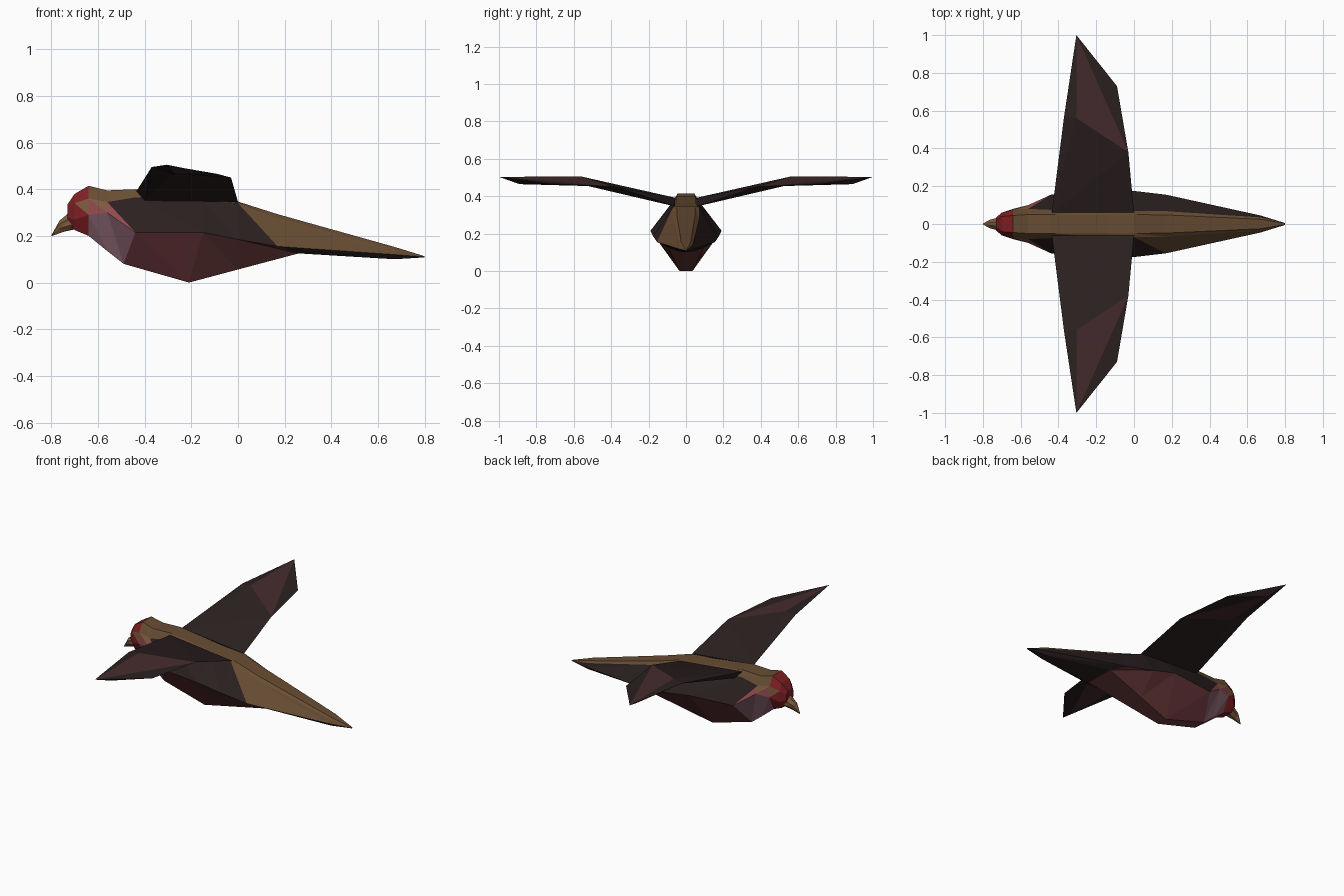
import bpy
import bmesh

old = bpy.data.objects.get("Cube")
if old:
    bpy.data.objects.remove(old, do_unlink=True)


def srgb(v):
    v /= 255
    return v / 12.92 if v <= 0.04045 else ((v + 0.055) / 1.055) ** 2.4


PALETTE = {
    "brown": (104, 77, 51),
    "tan": (124, 92, 62),
    "dark": (43, 32, 32),
    "wing_red": (70, 43, 45),
    "belly": (100, 55, 54),
    "maroon": (110, 57, 62),
    "mauve": (132, 95, 107),
    "rose": (146, 74, 78),
    "red": (126, 31, 35),
}
NAMES = list(PALETTE)
MATERIALS = []
for name, rgb in PALETTE.items():
    mat = bpy.data.materials.new(name)
    colour = (*[srgb(c) for c in rgb], 1)
    mat.use_nodes = True
    mat.diffuse_color = colour
    shader = mat.node_tree.nodes["Principled BSDF"]
    shader.inputs["Base Color"].default_value = colour
    shader.inputs["Roughness"].default_value = 0.9
    MATERIALS.append(mat)


def finish(bm, name):
    bmesh.ops.remove_doubles(bm, verts=bm.verts, dist=0.0005)
    bmesh.ops.recalc_face_normals(bm, faces=bm.faces)
    mesh = bpy.data.meshes.new(name)
    bm.to_mesh(mesh)
    bm.free()
    for mat in MATERIALS:
        mesh.materials.append(mat)
    obj = bpy.data.objects.new(name, mesh)
    bpy.context.collection.objects.link(obj)
    return obj


def add_face(bm, verts, colour):
    face = bm.faces.new(verts)
    face.material_index = NAMES.index(colour)


def loft(name, stations, colour_of):
    """Faceted loft along x; each station has four half-ring points."""
    bm = bmesh.new()
    rings = []
    for x, shift, *points in stations:
        ring = {}
        for side in (1, -1):
            ring[side] = [bm.verts.new((x + (shift if i == 3 else 0), side * y, z))
                          for i, (y, z) in enumerate(points)]
        rings.append(ring)
    for i, (a, b) in enumerate(zip(rings, rings[1:])):
        for side in (1, -1):
            p, q = a[side], b[side]
            for band in range(3):
                add_face(bm, (p[band], q[band], q[band + 1]), colour_of(i, band, side, True))
                add_face(bm, (p[band], q[band + 1], p[band + 1]), colour_of(i, band, side, False))
        # back strip and keel strip
        for k, band in ((0, "back"), (3, "keel")):
            add_face(bm, (a[1][k], b[1][k], b[-1][k], a[-1][k]), colour_of(i, band, 1, True))
    for ring, i in ((rings[0], 0), (rings[-1], len(rings) - 2)):
        add_face(bm, ring[1] + ring[-1][::-1], colour_of(i, "back", 1, True))
    return finish(bm, name)


# Body: x, keel shift, then crown, shoulder, flank and keel points (y, z)
BODY = [
    (-.73, 0, (.02, .335), (.035, .315), (.035, .28), (.02, .26)),
    (-.70, 0, (.04, .38), (.06, .34), (.06, .27), (.035, .225)),
    (-.64, 0, (.045, .415), (.075, .36), (.08, .29), (.035, .2)),
    (-.56, 0, (.05, .395), (.08, .345), (.1, .3), (.04, .135)),
    (-.44, -.05, (.05, .4), (.075, .365), (.155, .215), (.04, .08)),
    (-.15, -.06, (.05, .362), (.07, .352), (.19, .215), (.035, 0)),
    (0, 0, (.05, .347), (.07, .34), (.175, .185), (.062, .056)),
    (.17, .09, (.048, .293), (.068, .276), (.155, .155), (.095, .125)),
    (.67, 0, (.025, .153), (.035, .142), (.045, .12), (.025, .1)),
    (.8, 0, (.003, .113), (.004, .112), (.005, .11), (.003, .108)),
]


def body_colour(i, band, side, upper):
    if i == 0:
        return "red"
    if band in ("back", 0):
        return "red" if i == 1 else "brown"
    if band == 1:
        # cheek: tan above, red mask edge and rose patch below
        if i < 3:
            return "tan" if upper else ("red", "rose")[i - 1]
        if i == 3:
            return "dark" if upper else "rose"
        if i == 6 and upper or i > 6:
            return "brown" if side < 0 else "dark"
        return "dark"
    # breast, belly and under-tail
    return ["red", "red", "mauve", "mauve", "maroon", "belly", "belly", "dark", "dark"][i]


loft("body", BODY, body_colour)

# Hooked beak
BEAK = [
    (-.70, 0, (.012, .32), (.04, .285), (.04, .25), (.015, .228)),
    (-.765, .02, (.008, .265), (.022, .25), (.018, .232), (.008, .218)),
    (-.8, 0, (.001, .202), (.002, .201), (.002, .2), (.001, .199)),
]
loft("beak", BEAK, lambda *_: "tan")

# Wings: thin faceted blades with a raised elbow and a flat outer half
WING = {
    "root_lead": (-.435, .06, .392),
    "root_trail": (0, .06, .345),
    "elbow_lead": (-.37, .57, .495),
    "elbow": (-.305, .56, .505),
    "mid_trail": (-.03, .38, .45),
    "outer_trail": (-.09, .73, .466),
    "tip": (-.305, 1, .503),
    "root_under": (-.4, .08, .35),
    "elbow_under": (-.28, .55, .46),
    "tip_under": (-.27, .89, .464),
}
WING_FACES = [
    ("root_lead elbow elbow_lead", "dark"),
    ("root_lead mid_trail elbow", "dark"),
    ("root_lead root_trail mid_trail", "dark"),
    ("elbow_lead elbow tip", "dark"),
    ("elbow mid_trail tip", "wing_red"),
    ("mid_trail outer_trail tip", "dark"),
    ("root_lead root_under root_trail", "dark"),
    ("root_lead elbow_lead root_under", "dark"),
    ("root_under elbow_lead elbow_under", "dark"),
    ("root_under elbow_under mid_trail", "dark"),
    ("root_under mid_trail root_trail", "dark"),
    ("elbow_lead tip tip_under", "dark"),
    ("elbow_lead tip_under elbow_under", "dark"),
    ("elbow_under tip_under mid_trail", "wing_red"),
    ("tip_under outer_trail mid_trail", "dark"),
    ("tip_under tip outer_trail", "dark"),
]
for name, side in (("wing_back", 1), ("wing_front", -1)):
    bm = bmesh.new()
    corner = {key: bm.verts.new((x, side * y, z)) for key, (x, y, z) in WING.items()}
    for keys, colour in WING_FACES:
        add_face(bm, [corner[k] for k in keys.split()], colour)
    finish(bm, name)
